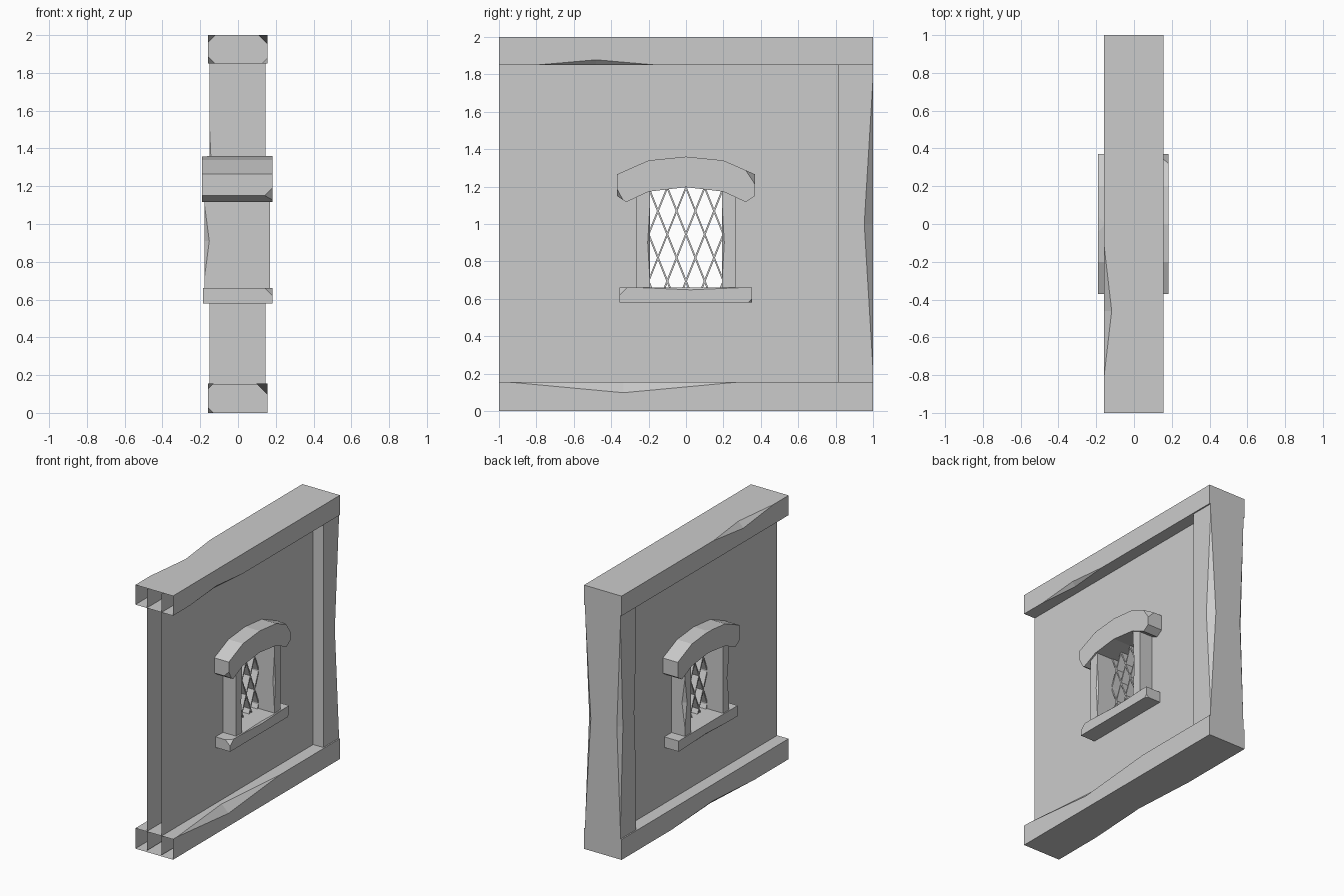
import bpy, bmesh
from mathutils import Vector

if "Cube" in bpy.data.objects:
    bpy.data.objects.remove(bpy.data.objects["Cube"])

stone = bpy.data.materials.new("plain grey")
stone.use_nodes = True
GREY = (0.6, 0.6, 0.6, 1)
stone.diffuse_color = GREY
stone.node_tree.nodes["Principled BSDF"].inputs["Base Color"].default_value = GREY


def finish(bm, name, fix_normals=True):
    if fix_normals:
        bmesh.ops.recalc_face_normals(bm, faces=bm.faces[:])
    mesh = bpy.data.meshes.new(name)
    bm.to_mesh(mesh)
    bm.free()
    mesh.materials.append(stone)
    obj = bpy.data.objects.new(name, mesh)
    bpy.context.collection.objects.link(obj)
    return obj


def prism(bm, profile, x0, x1):
    """Extrude a (y, z) profile from x0 to x1."""
    a, b = ([bm.verts.new((x, y, z)) for y, z in profile] for x in (x0, x1))
    bm.faces.new(a)
    bm.faces.new(b)
    n = len(profile)
    for i in range(n):
        j = (i + 1) % n
        bm.faces.new((a[i], a[j], b[j], b[i]))


def block(x0, x1, y0, y1, z0, z1):
    bm = bmesh.new()
    prism(bm, [(y0, z0), (y1, z0), (y1, z1), (y0, z1)], x0, x1)
    return bm


def chip(bm, p0, p1, depth, t=0.5):
    """Carve a long two-faced nick out of the edge running through p0 and p1."""
    p0, p1 = Vector(p0), Vector(p1)

    def gap(e, p):
        a, b = e.verts[0].co, e.verts[1].co
        return (a - p).length + (b - p).length - (a - b).length

    edge = min(bm.edges, key=lambda e: gap(e, p0) + gap(e, p1))
    mid = p0.lerp(p1, t)
    along = (p1 - p0).normalized()
    near = min(edge.verts, key=lambda v: (v.co - p0).length)
    ends = []
    for p in (p0, mid, p1):
        far = edge.other_vert(near)
        edge, v = bmesh.utils.edge_split(edge, near, 0.5)
        v.co = p
        ends.append(v)
        edge = next(e for e in v.link_edges if e.other_vert(v) == far)
        near = v
    start, m, stop = ends
    inner = []
    for face in list(m.link_faces):
        d = face.calc_center_median() - mid
        d -= along * d.dot(along)
        v = bm.verts.new(mid + d.normalized() * depth)
        loop = [v if w == m else w for w in face.verts]
        bm.faces.remove(face)
        bm.faces.new(loop)
        inner.append(v)
    bm.verts.remove(m)
    bm.faces.new((start, inner[0], inner[1]))
    bm.faces.new((stop, inner[1], inner[0]))


def break_corner(bm, point, size):
    v = min(bm.verts, key=lambda w: (w.co - Vector(point)).length)
    bmesh.ops.bevel(bm, geom=[v], offset=size, segments=1, affect='VERTICES')


# Horizontal beams, open at the front end
def beam(name, z0, z1, nicks):
    bm = block(-0.16, 0.155, -1, 1, z0, z1)
    for x, z, y0, y1, depth in nicks:
        chip(bm, (x, y0, z), (x, y1, z), depth)
    bm.faces.ensure_lookup_table()
    end = [f for f in bm.faces if all(v.co.y < -0.99 for v in f.verts)]
    bmesh.ops.delete(bm, geom=end, context='FACES_ONLY')
    finish(bm, name)


L, R = -0.16, 0.155
beam("top_beam", 1.85, 2, [(R, 2, 0.07, 0.9, 0.047), (L, 2, -0.82, -0.1, 0.042),
                           (R, 1.85, -0.8, -0.16, 0.028), (L, 1.85, 0.1, 0.8, 0.04)])
beam("bottom_beam", 0, 0.155, [(R, 0.155, -0.95, 0.28, 0.057), (L, 0.155, 0, 0.7, 0.03),
                               (L, 0, -0.6, 0.4, 0.03)])

# End post
bm = block(-0.15, 0.145, 0.815, 1, 0.15, 1.85)
chip(bm, (0.145, 1, 0.22), (0.145, 1, 1.78), 0.047)
chip(bm, (-0.15, 1, 0.22), (-0.15, 1, 1.78), 0.03)
chip(bm, (-0.15, 0.815, 0.6), (-0.15, 0.815, 1.5), 0.02)
finish(bm, "end_post")

# Wall skins with a window opening
bm = bmesh.new()
for x in (-0.065, 0.06):
    for y0, y1, z0, z1 in [(-1, -0.23, 0.01, 1.99), (0.23, 0.9, 0.01, 1.99),
                           (-0.23, 0.23, 0.01, 0.62), (-0.23, 0.23, 1.27, 1.99)]:
        quad = [bm.verts.new((x, y, z)) for y, z in
                [(y0, z0), (y1, z0), (y1, z1), (y0, z1)]]
        bm.faces.new(quad if x > 0 else quad[::-1])
finish(bm, "wall_skins", False)

# Window jambs
for side, name in ((-1, "front_jamb"), (1, "back_jamb")):
    ya, yb = sorted((side * 0.193, side * 0.265))
    bm = block(-0.177, 0.17, ya, yb, 0.62, 1.22)
    chip(bm, (-0.177, side * 0.265, 0.72), (-0.177, side * 0.265, 1.1), 0.025)
    chip(bm, (0.17, side * 0.193, 0.7), (0.17, side * 0.193, 1.1), 0.012)
    finish(bm, name)

# Window sill
bm = block(-0.185, 0.183, -0.355, 0.352, 0.58, 0.66)
chip(bm, (0.183, -0.25, 0.66), (0.183, 0.3, 0.66), 0.012)
chip(bm, (-0.185, -0.25, 0.58), (-0.185, 0.3, 0.58), 0.012)
break_corner(bm, (0.183, -0.355, 0.66), 0.04)
break_corner(bm, (0.183, 0.352, 0.58), 0.02)
finish(bm, "window_sill")

# Arched lintel
half = [(0.2, 1.34), (0.37, 1.265), (0.37, 1.15), (0.32, 1.117), (0.2, 1.173)]
profile = [(0, 1.36)] + half + [(0, 1.197)] + [(-y, z) for y, z in reversed(half)]
bm = bmesh.new()
prism(bm, profile, -0.19, 0.182)
break_corner(bm, (0.182, 0.37, 1.265), 0.055)
break_corner(bm, (0.182, -0.37, 1.15), 0.04)
break_corner(bm, (-0.19, 0, 1.36), 0.04)
finish(bm, "arched_lintel")

# Diamond lattice in the window
bm = bmesh.new()
SLOPE, MID, W = 2.5, 0.945, 0.005
for s in (-1, 1):
    for i in range(-3, 4):
        c = i * 0.1
        lo, hi = (0.12, 0.1) if s > 0 else (0.1, 0.12)
        y0, y1 = max(-0.2, c - lo), min(0.2, c + hi)
        if y1 - y0 < 0.01:
            continue
        z0, z1 = (MID + s * SLOPE * (y - c) for y in (y0, y1))
        prism(bm, [(y0 - W, z0), (y0 + W, z0), (y1 + W, z1), (y1 - W, z1)], -0.04, 0.035)
finish(bm, "window_lattice")
